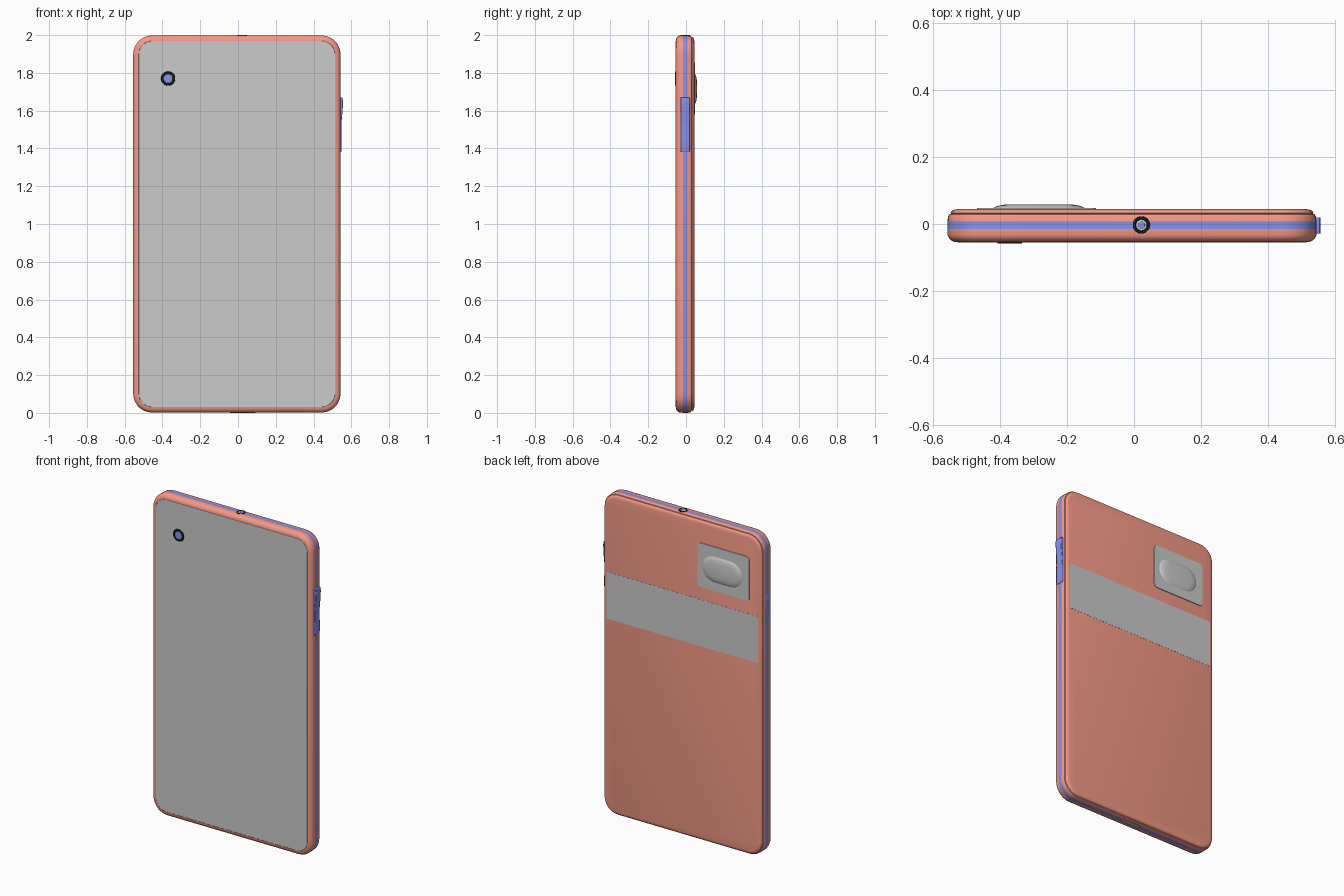
import bpy, bmesh, math

if "Cube" in bpy.data.objects:
    bpy.data.objects.remove(bpy.data.objects["Cube"])

def material(name, rgb):
    m = bpy.data.materials.new(name)
    m.diffuse_color = (*rgb, 1)
    m.use_nodes = True
    m.node_tree.nodes["Principled BSDF"].inputs["Base Color"].default_value = m.diffuse_color
    return m

ORANGE = material("orange", (0.9, 0.32, 0.24))
BLUE = material("blue", (0.25, 0.28, 0.82))
BLACK = material("black", (0.01, 0.01, 0.01))

# Map (across, along, depth) to world space
FACE = lambda a, b, d: (a, d, b)
TOP = lambda a, b, d: (a, b, d)
SIDE = lambda a, b, d: (d, a, b)

def finish(bm, name, mat):
    bmesh.ops.recalc_face_normals(bm, faces=bm.faces[:])
    me = bpy.data.meshes.new(name)
    bm.to_mesh(me)
    bm.free()
    ob = bpy.data.objects.new(name, me)
    bpy.context.collection.objects.link(ob)
    if mat:
        me.materials.append(mat)
    bpy.ops.object.select_all(action='DESELECT')
    ob.select_set(True)
    bpy.context.view_layer.objects.active = ob
    bpy.ops.object.shade_smooth_by_angle(angle=math.radians(35))
    return ob

def rounded_rect(cx, cy, hw, hh, r, seg):
    pts = []
    for i, (sx, sy) in enumerate([(1, 1), (-1, 1), (-1, -1), (1, -1)]):
        for k in range(seg + 1):
            t = math.pi / 2 * (i + k / seg)
            pts.append((cx + sx * (hw - r) + r * math.cos(t),
                        cy + sy * (hh - r) + r * math.sin(t)))
    return pts

def loft(name, centre, half, r, profile, mat=None, axis=FACE, seg=7, start=False, end=True):
    """Stack inset rounded rectangles; profile is a list of (depth, inset)."""
    bm = bmesh.new()
    rings = []
    for d, inset in profile:
        pts = rounded_rect(*centre, half[0] - inset, half[1] - inset,
                           max(r - inset, 0.001), seg)
        rings.append([bm.verts.new(axis(a, b, d)) for a, b in pts])
    n = len(rings[0])
    for p, q in zip(rings, rings[1:]):
        for i in range(n):
            bm.faces.new((p[i], p[(i + 1) % n], q[(i + 1) % n], q[i]))
    if start:
        bm.faces.new(rings[0])
    if end:
        bm.faces.new(rings[-1])
    bmesh.ops.remove_doubles(bm, verts=bm.verts[:], dist=1e-5)
    return finish(bm, name, mat)

# Body shell: front case, middle band, back case, screen
C, H, R = (-0.006, 1.0), (0.549, 0.998), 0.1
loft("front_case", C, H, R, [(-0.015, 0), (-0.033, 0), (-0.042, 0.004), (-0.049, 0.011),
                             (-0.053, 0.02), (-0.054, 0.029)], ORANGE, end=False)
loft("middle_band", C, H, R, [(-0.015, 0), (0.008, 0)], BLUE, end=False)
loft("back_case", C, H, R, [(0.008, 0), (0.022, 0.001), (0.029, 0.005), (0.031, 0.012),
                            (0.033, 0.008), (0.038, 0.011), (0.042, 0.018),
                            (0.044, 0.028)], ORANGE)
loft("screen", C, H, R, [(-0.0535, 0.029), (-0.0545, 0.03)])

# Front camera: ring and lens
loft("front_camera_ring", (-0.37, 1.77), (0.038, 0.038), 0.038,
     [(-0.054, 0), (-0.058, 0.002), (-0.058, 0.012), (-0.056, 0.014)], BLACK, end=False)
loft("front_camera_lens", (-0.37, 1.77), (0.025, 0.025), 0.025,
     [(-0.0545, 0), (-0.0565, 0)], BLUE)

# Back stripe, camera plate and raised camera
loft("back_stripe", (-0.006, 1.357), (0.519, 0.145), 0.002,
     [(0.0435, 0), (0.0448, 0)], seg=1)
loft("camera_plate", (-0.29, 1.717), (0.178, 0.138), 0.022, [(0.0435, 0), (0.0475, 0.001)])
loft("camera_bump", (-0.283, 1.715), (0.137, 0.08), 0.08,
     [(0.047, 0), (0.051, 0.006), (0.055, 0.018), (0.058, 0.038)], seg=4)

# Headphone socket on top: ring and centre
loft("socket_ring", (0.022, -0.003), (0.027, 0.027), 0.027,
     [(1.993, 0), (2.0, 0.002), (2.0, 0.009), (1.998, 0.011)], BLACK, TOP, end=False)
loft("socket_centre", (0.022, -0.003), (0.017, 0.017), 0.017,
     [(1.995, 0), (1.999, 0.001)], None, TOP)
loft("socket_pin", (0.022, -0.003), (0.011, 0.011), 0.011,
     [(1.998, 0), (1.9995, 0.001)], BLUE, TOP)

# Charging port underneath
loft("charging_port", (0.025, -0.003), (0.07, 0.016), 0.016,
     [(0.004, 0), (0.0, 0.002), (0.0, 0.006), (0.0015, 0.007)], None, TOP)

# Left power button
loft("power_button", (-0.004, 1.545), (0.02, 0.08), 0.008,
     [(-0.54, 0), (-0.554, 0), (-0.556, 0.003)], BLUE, SIDE, seg=3)

# Right volume rocker: side profile extruded across the thickness
bm = bmesh.new()
outline = [(0.53, 1.38), (0.546, 1.38), (0.549, 1.395), (0.549, 1.45), (0.547, 1.51),
           (0.549, 1.55), (0.554, 1.6), (0.556, 1.65), (0.553, 1.67), (0.53, 1.67)]
face = bm.faces.new([bm.verts.new((x, -0.029, z)) for x, z in outline])
ext = bmesh.ops.extrude_face_region(bm, geom=[face])
bmesh.ops.translate(bm, vec=(0, 0.049, 0),
                    verts=[v for v in ext["geom"] if isinstance(v, bmesh.types.BMVert)])
rocker = finish(bm, "volume_rocker", BLUE)
bev = rocker.modifiers.new("soft_edges", 'BEVEL')
bev.width, bev.segments = 0.003, 2
bev.limit_method, bev.angle_limit = 'ANGLE', math.radians(60)
